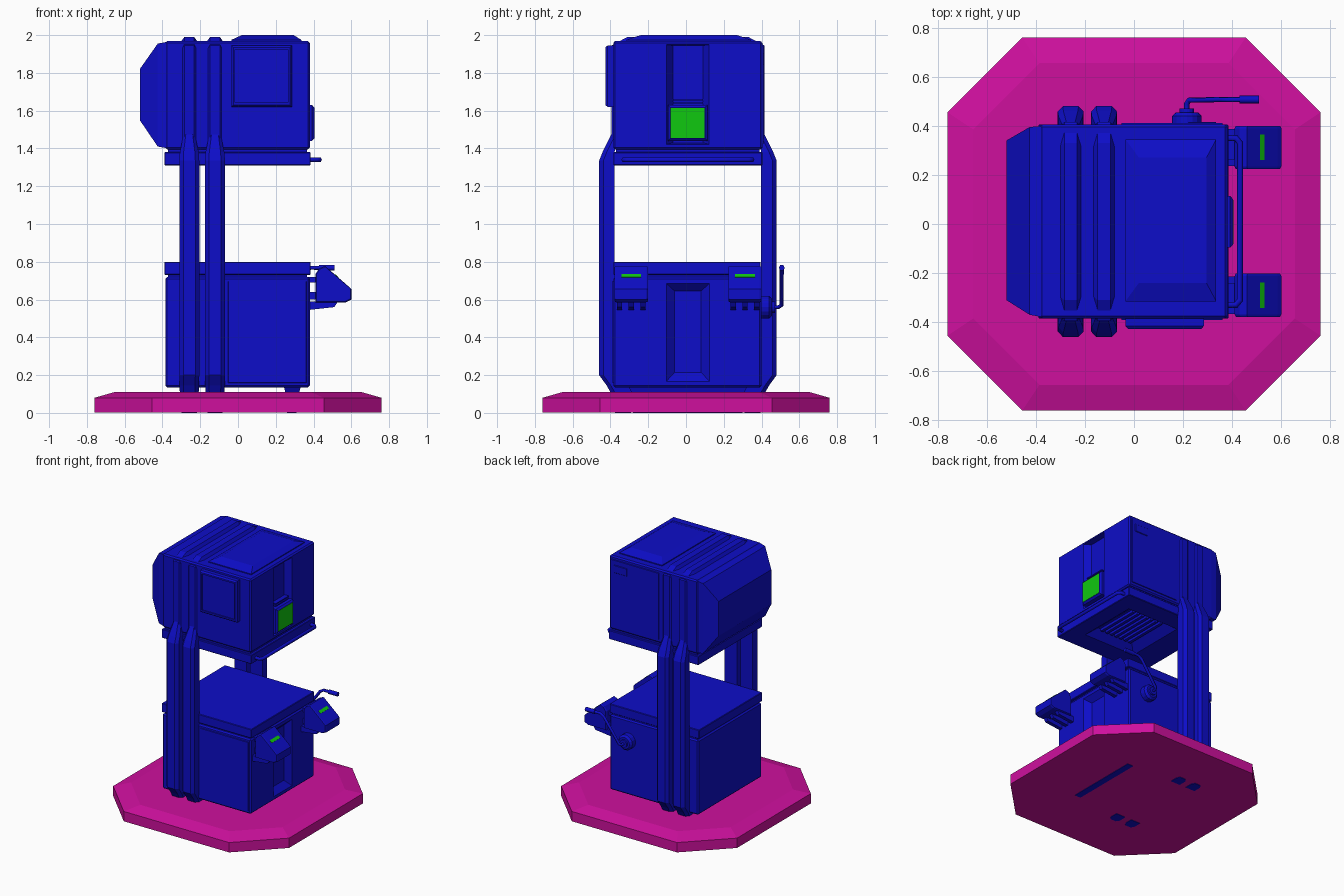
import bpy, bmesh
from math import cos, sin, pi

if "Cube" in bpy.data.objects:
    bpy.data.objects.remove(bpy.data.objects["Cube"])


def material(name, rgb):
    m = bpy.data.materials.new(name)
    m.diffuse_color = (*rgb, 1)
    m.use_nodes = True
    m.node_tree.nodes["Principled BSDF"].inputs["Base Color"].default_value = m.diffuse_color
    return m


BLUE = material("blue", (0.004, 0.004, 0.58))
PINK = material("magenta", (0.62, 0.005, 0.34))
GREEN = material("green", (0.005, 0.58, 0.005))
CY = 0.01  # centre line of the machine in y


def loft(name, rings, mat=BLUE, bevel=0):
    """Closed solid through a list of point rings."""
    bm = bmesh.new()
    vs = [[bm.verts.new(p) for p in r] for r in rings]
    n = len(vs[0])
    for a, b in zip(vs, vs[1:]):
        for i in range(n):
            bm.faces.new((a[i], a[(i + 1) % n], b[(i + 1) % n], b[i]))
    bm.faces.new(vs[0])
    bm.faces.new(vs[-1])
    bmesh.ops.recalc_face_normals(bm, faces=bm.faces)
    me = bpy.data.meshes.new(name)
    bm.to_mesh(me)
    bm.free()
    ob = bpy.data.objects.new(name, me)
    bpy.context.collection.objects.link(ob)
    me.materials.append(mat)
    if bevel:
        mod = ob.modifiers.new("edge", "BEVEL")
        mod.width, mod.segments = bevel, 1
    return ob


def rect(axis, pos, a0, a1, b0, b1):
    """Rectangle ring across an axis; a and b are the other two axes in order."""
    pts = [(a0, b0), (a1, b0), (a1, b1), (a0, b1)]
    return [(pos, a, b) if axis == "x" else (a, pos, b) if axis == "y" else (a, b, pos)
            for a, b in pts]


def box(name, x0, x1, y0, y1, z0, z1, mat=BLUE, bevel=0):
    return loft(name, [rect("z", z0, x0, x1, y0, y1), rect("z", z1, x0, x1, y0, y1)], mat, bevel)


def cut(ob, cutter):
    mod = ob.modifiers.new("recess", "BOOLEAN")
    mod.object, mod.operation, mod.solver = cutter, "DIFFERENCE", "EXACT"
    cutter.hide_render = True
    cutter.hide_viewport = True


def pipe(name, pts, r):
    cu = bpy.data.curves.new(name, "CURVE")
    cu.dimensions, cu.bevel_depth, cu.bevel_resolution = "3D", r, 1
    cu.use_fill_caps = True
    sp = cu.splines.new("POLY")
    sp.points.add(len(pts) - 1)
    for p, co in zip(sp.points, pts):
        p.co = (*co, 1)
    ob = bpy.data.objects.new(name, cu)
    bpy.context.collection.objects.link(ob)
    cu.materials.append(BLUE)
    bpy.ops.object.select_all(action="DESELECT")
    ob.select_set(True)
    bpy.context.view_layer.objects.active = ob
    bpy.ops.object.convert(target="MESH")


# octagonal base
def octagon(h, c, z):
    return [(x, y, z) for x, y in ((h, -c), (h, c), (c, h), (-c, h),
                                   (-h, c), (-h, -c), (-c, -h), (c, -h))]


loft("base", [octagon(.76, .455, .003), octagon(.76, .455, .08), octagon(.655, .385, .11)], PINK)

# lower cabinet with side recess and worktop
lower = box("lower_cabinet", -.385, .38, -.385, .40, .135, .72, bevel=.01)
cut(lower, loft("lower_recess_cutter", [rect("x", .39, -.115, .135, .155, .695),
                                        rect("x", .34, -.06, .08, .215, .645)]))
box("worktop", -.39, .385, -.385, .395, .73, .80, bevel=.004)
box("worktop_neck", -.37, .365, -.37, .39, .71, .74)
loft("foot_bar", [rect("z", 0, .26, .31, -.28, .30), rect("z", .11, .25, .325, -.29, .31),
                  rect("z", .15, .24, .335, -.31, .33)])

# upper cabinet with side recess, tapered rear cap and roof hatch
upper = box("upper_cabinet", -.385, .38, -.385, .405, 1.395, 1.968, bevel=.01)
cut(upper, loft("upper_recess_cutter", [rect("x", .39, -.11, .13, 1.42, 1.95),
                                        rect("x", .335, -.07, .09, 1.43, 1.945)]))
loft("rear_cap", [rect("x", -.37, -.38, .40, 1.40, 1.965), rect("x", -.425, -.37, .395, 1.41, 1.955),
                  rect("x", -.52, -.31, .34, 1.55, 1.82)])
loft("roof_hatch", [rect("z", 1.96, -.035, .335, -.315, .345), rect("z", 1.975, -.035, .335, -.315, .345),
                    rect("z", 2.0, .02, .295, -.24, .27)])

# lower frame of the upper cabinet with a slatted funnel underneath
frame = box("head_frame", -.39, .385, -.385, .405, 1.31, 1.38, bevel=.004)
cut(frame, loft("funnel_cutter", [rect("z", 1.30, -.2, .27, -.24, .26),
                                  rect("z", 1.365, -.12, .19, -.17, .19)]))
box("head_neck", -.37, .365, -.37, .39, 1.37, 1.41)
for i in range(7):
    x = -.105 + i * .042
    box("funnel_slat", x, x + .022, -.165, .185, 1.345, 1.37)

# front and back panels
for s, z0, z1, y in ((-1, .155, .70, .395), (1, 1.42, 1.945, .395)):
    loft("side_panel", [rect("y", CY + s * (y - .01), -.055, .365, z0, z1),
                        rect("y", CY + s * (y + .006), -.05, .36, z0 + .005, z1 - .005)])
door = loft("front_hatch", [rect("y", -.38, -.035, .285, 1.62, 1.945),
                            rect("y", -.415, -.035, .285, 1.62, 1.945),
                            rect("y", -.427, -.025, .275, 1.63, 1.935)])
cut(door, box("hatch_cutter", -.015, .265, -.44, -.418, 1.642, 1.923))
box("back_label_plate", .22, .335, .40, .416, 1.845, 1.905, bevel=.003)

# paired straps over the roof and paired posts, front and back
for cx in (-.258, -.122):
    prof = [(.395, 1.40), (.405, 1.42), (.405, 1.945), (.32, 1.99)]
    prof = [(CY - a, z) for a, z in prof] + [(CY + a, z) for a, z in reversed(prof)]
    inner = [(CY + (y - CY) * .96, z - .022 * (z > 1.9)) for y, z in prof]
    loft("strap", [[(cx + dx, y, z) for y, z in p]
                   for dx, p in ((-.042, inner), (-.026, prof), (.026, prof), (.042, inner))])
    for s in (-1, 1):
        rings = []
        # height, half width, inner depth, outer depth; the foot curls in under the cabinet
        for z, w, a, d in ((0, .04, .30, .385), (.11, .05, .295, .41), (.145, .052, .32, .43),
                           (.2, .053, .388, .47), (1.335, .053, .388, .47),
                           (1.38, .05, .388, .452), (1.475, .03, .375, .405)):
            sec = [(-w, a), (-w, d - .022), (-w * .6, d), (w * .6, d), (w, d - .022), (w, a)]
            rings.append([(cx + x, CY + s * max(y, a), z) for x, y in sec])
        loft("post", rings)

# green screen in its housing
loft("screen_housing", [rect("x", .335, -.095, .115, 1.44, 1.63), rect("x", .392, -.095, .115, 1.44, 1.63),
                        rect("x", .404, -.083, .10, 1.453, 1.617)])
box("screen", .395, .406, -.082, .098, 1.455, 1.615, GREEN)
for i in range(2):
    box("screen_vent", .34, .375, -.07, .09, 1.637 + i * .016, 1.645 + i * .016)

# grab rail
pipe("grab_rail", [(.37, -.33, 1.34), (.415, -.33, 1.34), (.432, -.31, 1.34),
                   (.432, .33, 1.34), (.415, .35, 1.34), (.37, .35, 1.34)], .013)

# control consoles
for cy in (-.29, .312):
    prof = [(.41, .735), (.43, .765), (.46, .778), (.585, .67), (.60, .655),
            (.60, .60), (.57, .585), (.41, .585)]
    core = [(.505 + (x - .505) * .95, .68 + (z - .68) * .95) for x, z in prof]
    loft("console", [[(x, cy + d, z) for x, z in p]
                     for d, p in ((-.088, core), (-.078, prof), (.078, prof), (.088, core))])
    loft("console_light", [[(x, cy + d, z) for x, z in
                            ((.508, .725), (.514, .7345), (.532, .719), (.526, .71))]
                           for d in (-.052, .052)], GREEN)
    for z0, z1 in ((.60, .64), (.69, .72)):
        box("console_bracket", .36, .42, cy - .05, cy + .05, z0, z1)
    for d in (-.062, 0, .062):
        loft("console_fin", [[(x, cy + d + w, z) for x, z in
                              ((.375, .59), (.53, .59), (.51, .56), (.375, .545))]
                             for w in (-.014, .014)])


# crank on the back
def disc(r, y):
    return [(.215 + r * cos(i * pi / 8), y, .56 + r * sin(i * pi / 8)) for i in range(16)]


loft("crank_hub", [disc(.06, .39), disc(.06, .44), disc(.045, .455), disc(.03, .455), disc(.03, .47)])
pipe("crank_arm", [(.215, .46, .56), (.215, .49, .56), (.225, .505, .57),
                   (.355, .507, .75), (.385, .507, .768), (.45, .507, .768)], .011)
pipe("crank_grip", [(.43, .507, .768), (.51, .507, .768)], .016)
